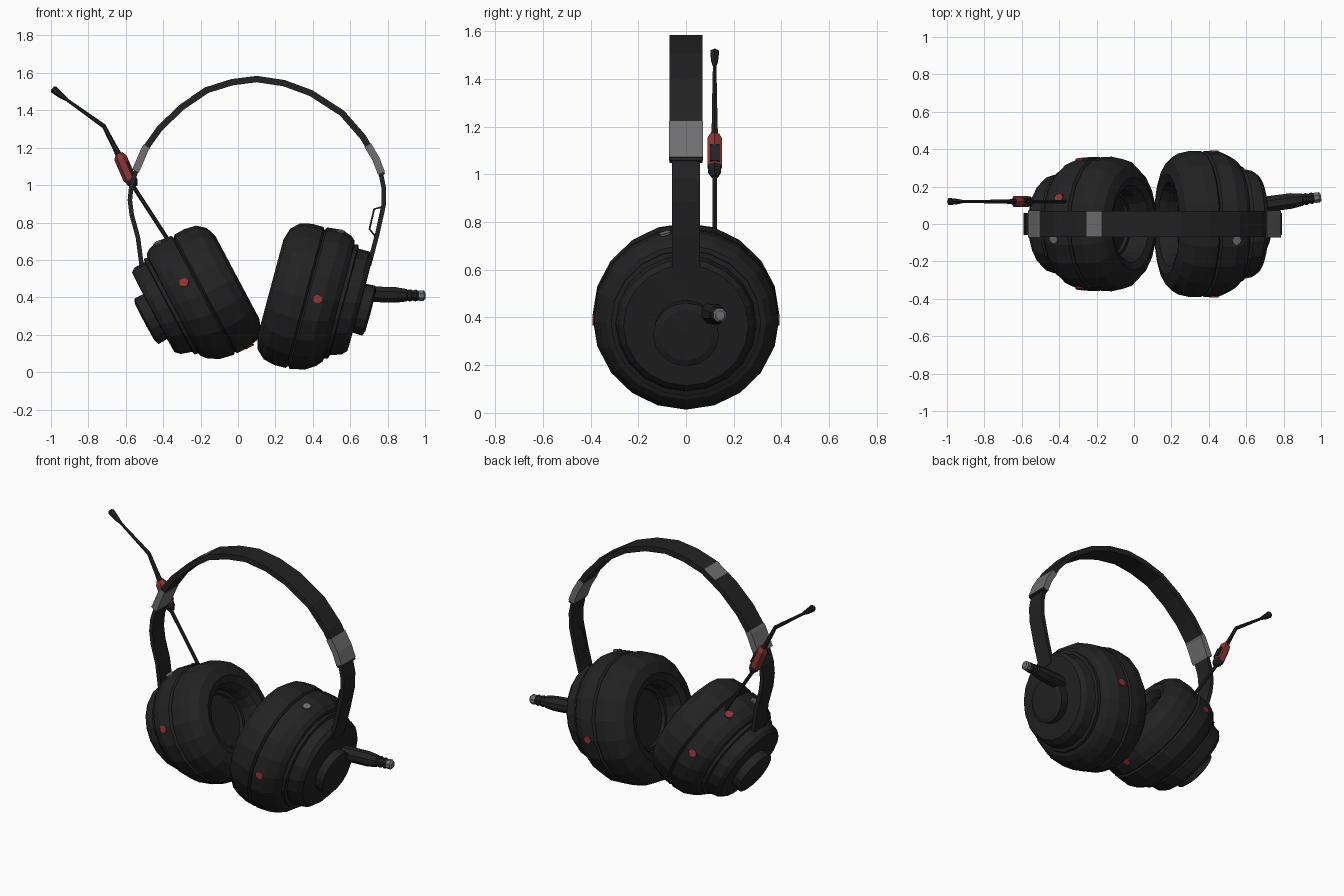
import bpy, bmesh, math
from mathutils import Vector

if "Cube" in bpy.data.objects:
    bpy.data.objects.remove(bpy.data.objects["Cube"])


def material(name, rgb):
    m = bpy.data.materials.new(name)
    m.diffuse_color = (*rgb, 1)
    m.use_nodes = True
    m.node_tree.nodes["Principled BSDF"].inputs["Base Color"].default_value = m.diffuse_color
    return m


BLACK = material("matte_black", (0.016, 0.016, 0.016))
GREY = material("metal_grey", (0.16, 0.16, 0.165))
RED = material("accent_red", (0.27, 0.035, 0.035))
Y = Vector((0, 1, 0))


def loft(name, rings, mat):
    """Skin a list of equal-length point rings and close both ends."""
    bm = bmesh.new()
    vr = [[bm.verts.new(p) for p in ring] for ring in rings]
    n = len(vr[0])
    for a, b in zip(vr, vr[1:]):
        for k in range(n):
            bm.faces.new((a[k], a[(k + 1) % n], b[(k + 1) % n], b[k]))
    bm.faces.new(vr[0])
    bm.faces.new(vr[-1])
    bmesh.ops.recalc_face_normals(bm, faces=bm.faces[:])
    me = bpy.data.meshes.new(name)
    bm.to_mesh(me)
    bm.free()
    me.materials.append(mat)
    ob = bpy.data.objects.new(name, me)
    bpy.context.collection.objects.link(ob)
    return ob


def sweep(name, path, mat, sides=6):
    """Path of (x, y, z, half_depth, half_thickness); 4 sides gives a flat strip."""
    pts = [Vector(p[:3]) for p in path]
    rings = []
    for i, p in enumerate(path):
        t = (pts[min(i + 1, len(pts) - 1)] - pts[max(i - 1, 0)]).normalized()
        b = (Y - t * Y.dot(t)).normalized()
        nrm = t.cross(b)
        s = math.sqrt(2) if sides == 4 else 1
        ring = []
        for k in range(sides):
            a = 2 * math.pi * (k + 0.5) / sides
            ring.append(pts[i] + b * (math.cos(a) * s * p[3]) + nrm * (math.sin(a) * s * p[4]))
        rings.append(ring)
    return loft(name, rings, mat)


def strip(name, xz, half_w, half_t, mat=BLACK, y=0.0):
    return sweep(name, [(x, y, z, half_w, half_t) for x, z in xz], mat, 4)


def tube(name, xzr, mat=BLACK, y=0.12, sides=6):
    return sweep(name, [(x, y, z, r, r) for x, z, r in xzr], mat, sides)


# Ear cups: (axial distance from the pad face, radius)
CUP = [(.13, .02), (.13, .17), (.11, .175), (.11, .195), (.05, .2), (.015, .225), (0, .27),
       (.02, .335), (.065, .377), (.13, .391), (.19, .39), (.2, .376), (.21, .391),
       (.29, .387), (.345, .36), (.37, .335), (.375, .315), (.395, .315), (.40, .295),
       (.46, .285), (.485, .262), (.49, .02)]
KNOB = [(.47, .135), (.54, .138), (.55, .11), (.552, .02)]


def cup(label, side, tilt, n0, u0, scale, spots):
    t = math.radians(tilt)
    axis = Vector((side * math.cos(t), 0, -math.sin(t)))
    up = Vector((side * math.sin(t), 0, math.cos(t)))

    def radial(th):
        return up * math.cos(th) + Y * math.sin(th)

    def centre(a, off=None):
        off = max(0, a - .2) * .16 if off is None else off
        return axis * (n0 + a) + up * (u0 + off)

    def rings(profile, n, off=None, s=scale):
        return [[centre(a, off) + radial(2 * math.pi * k / n) * r * s for k in range(n)]
                for a, r in profile]

    loft(label + "_ear_cup", rings(CUP, 20), BLACK)
    loft(label + "_outer_knob", rings(KNOB, 16, .02, 1), BLACK)
    # Small round dots on the rim
    for i, (a, deg, r, mat) in enumerate(spots):
        th = math.radians(deg)
        d = radial(th)
        tang = axis.cross(d)
        c = centre(a) + d * r * scale
        loft(f"{label}_rim_dot_{i}",
             [[c + d * h + axis * (.025 * math.cos(k * math.pi / 4)) + tang * (.025 * math.sin(k * math.pi / 4))
               for k in range(8)] for h in (-.004, .005)], mat)


cup("right", 1, 15, .051, .478, 1.0,
    [(.26, -90, .388, RED), (.26, 90, .388, RED), (.285, -13, .387, GREY)])
cup("left", -1, 28, -.235, .45, .92,
    [(.265, -74, .388, RED), (.265, 74, .388, RED), (.27, 23, .388, RED),
     (.29, -13, .387, GREY), (.115, 180, .389, RED)])

# Headband and the thinner arms that run down to the cups
strip("headband", [(-.54, 1.086), (-.497, 1.193), (-.417, 1.305), (-.30, 1.417), (-.166, 1.508),
                   (-.032, 1.55), (.10, 1.567), (.246, 1.545), (.39, 1.492), (.556, 1.385),
                   (.668, 1.257), (.738, 1.139), (.77, 1.053)], .069, .017)
strip("left_arm", [(-.53, 1.12), (-.57, 1.0), (-.578, .92), (-.568, .84), (-.535, .72), (-.515, .57)],
      .058, .012)
strip("right_arm", [(.758, 1.09), (.78, .98), (.778, .89), (.745, .74), (.70, .57)], .058, .012)

# Grey sleeves at the band ends and a plate on top
strip("left_band_sleeve", [(-.55, 1.075), (-.541, 1.09), (-.497, 1.193), (-.487, 1.207)], .071, .02, GREY)
strip("right_band_sleeve", [(.694, 1.213), (.738, 1.139), (.766, 1.065)], .071, .02, GREY)
strip("top_band_plate", [(-.25, 1.468), (-.172, 1.52)], .066, .005, GREY)

# Microphone boom, grip and tip
tube("mic_boom_lower", [(-.34, .655, .011), (-.561, .995, .011), (-.585, 1.04, .011)])
tube("mic_grip_clamp", [(-.553, .99, .016), (-.565, 1.015, .032), (-.58, 1.045, .03)])
tube("mic_grip", [(-.568, 1.01, .022), (-.58, 1.035, .035), (-.628, 1.145, .035), (-.638, 1.167, .022)], RED)
strip("mic_grip_button", [(-.557, 1.055), (-.588, 1.125)], .02, .006, BLACK, .12)
tube("mic_boom_upper", [(-.632, 1.15, .018), (-.66, 1.205, .014), (-.717, 1.315, .012), (-.93, 1.467, .008)])
tube("mic_tip", [(-.915, 1.457, .009), (-.945, 1.478, .016), (-.985, 1.512, .021), (-.992, 1.518, .012)])

# Plug stem on the right cup
sweep("plug_stem", [(x, .105 + (x - .7) * .13, .417 - (x - .7) * .03, r, r) for x, r in
                    [(.62, .042), (.72, .045), (.84, .045), (.9, .036), (.905, .03), (.92, .035),
                     (.935, .028), (.95, .034), (.965, .026)]], BLACK, 8)
sweep("plug_tip", [(x, .105 + (x - .7) * .13, .409, r, r) for x, r in
                   [(.95, .022), (.97, .03), (.99, .03), (1.0, .02)]], GREY, 8)

# Thin wire loop beside the right arm
tube("wire_loop", [(.778, .885, .005), (.728, .872, .005), (.703, .765, .005), (.735, .725, .005)], BLACK, 0.0, 4)
